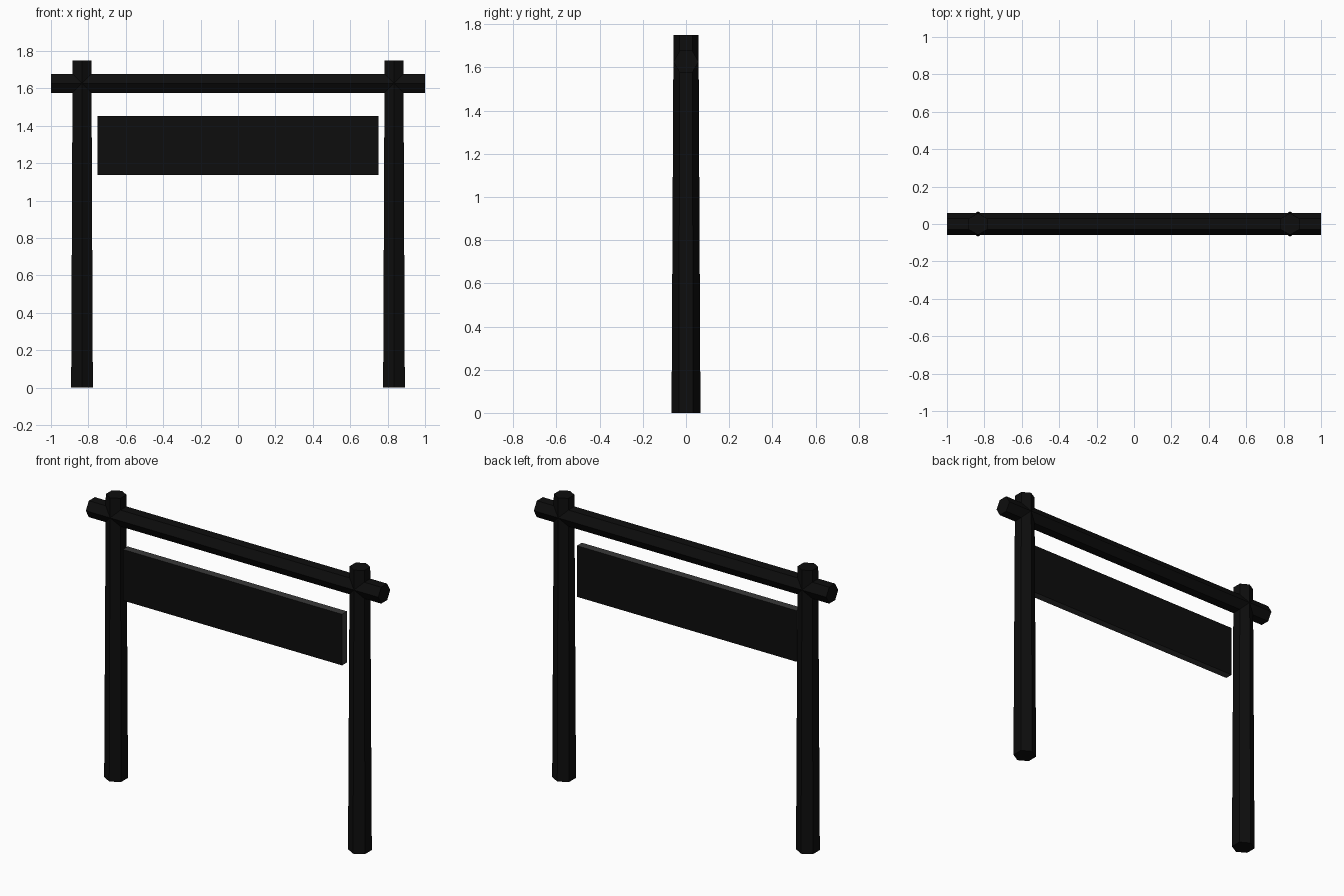
import bpy, math

if "Cube" in bpy.data.objects:
    bpy.data.objects.remove(bpy.data.objects["Cube"])


def material(name, value):
    m = bpy.data.materials.new(name)
    m.diffuse_color = (value, value, value, 1)
    m.use_nodes = True
    m.node_tree.nodes["Principled BSDF"].inputs["Base Color"].default_value = m.diffuse_color
    return m


black = material("charred_black", 0.004)
grey = material("dark_grey", 0.04)


def log(name, r_bottom, r_top, length, location, rotation=(0, 0, 0)):
    """Six-sided flat-shaded timber."""
    bpy.ops.mesh.primitive_cone_add(vertices=6, radius1=r_bottom, radius2=r_top,
                                    depth=length, location=location, rotation=rotation)
    ob = bpy.context.object
    ob.name = name
    ob.data.materials.append(black)
    return ob


# Tapered posts, hexagon points facing front and back
for side, label in ((-1, "left"), (1, "right")):
    log(label + "_post", 0.067, 0.058, 1.75, (side * 0.834, 0, 0.875))

# Crossbeam lying along x, flats on top and bottom
log("crossbeam", 0.0585, 0.0585, 2.0, (0, 0, 1.627), (0, math.pi / 2, 0))

# Sign board: black front and back, grey edges
bpy.ops.mesh.primitive_cube_add(size=1, location=(0, -0.03, 1.295))
board = bpy.context.object
board.name = "sign_board"
board.scale = (1.5, 0.048, 0.316)
bpy.ops.object.transform_apply(location=False, rotation=False, scale=True)
board.data.materials.append(black)
board.data.materials.append(grey)
for p in board.data.polygons:
    p.material_index = 0 if abs(p.normal.y) > 0.5 else 1
